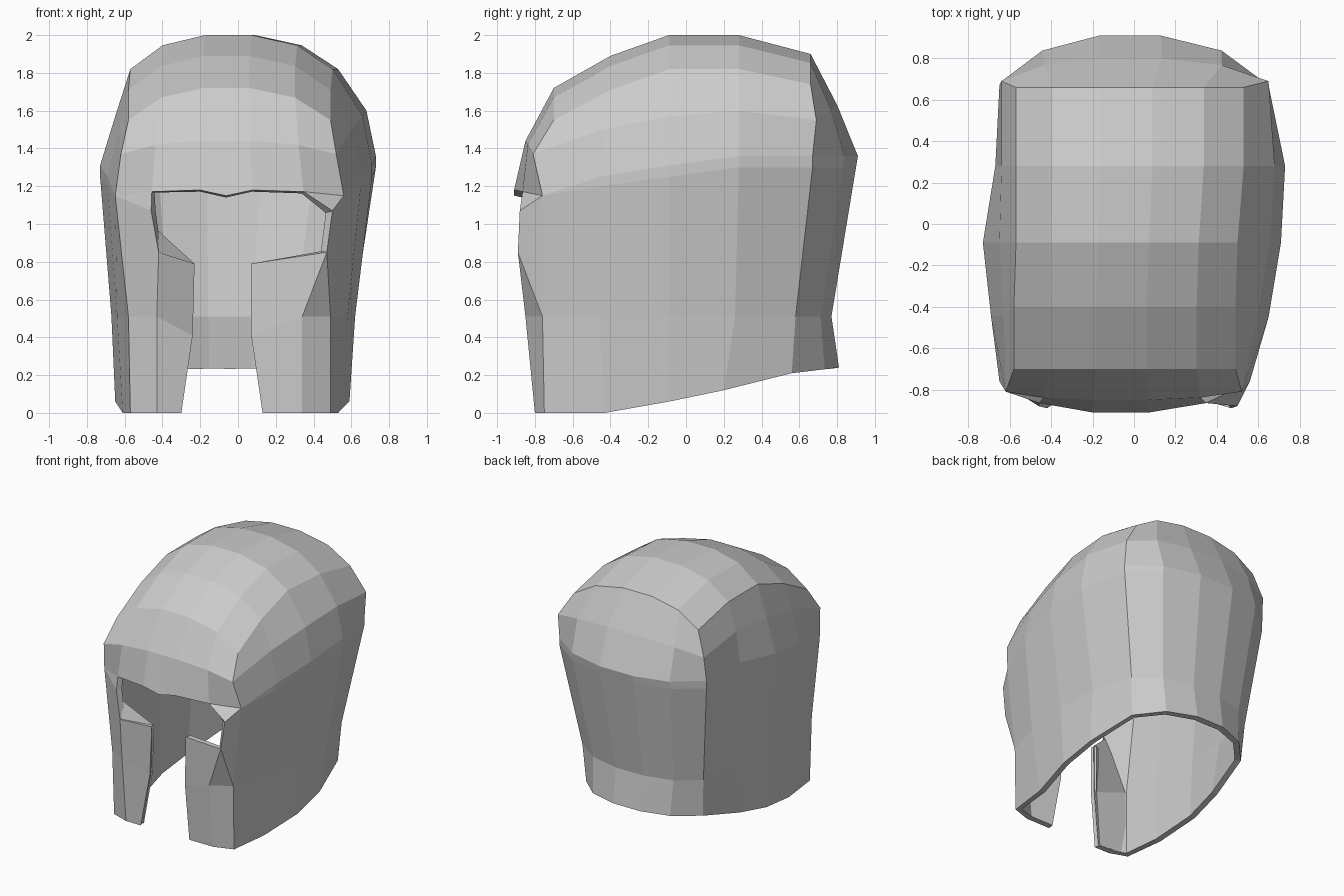
import bpy
import bmesh
from mathutils import Vector

cube = bpy.data.objects.get("Cube")
if cube:
    bpy.data.objects.remove(cube, do_unlink=True)

# Plain grey metal
grey = bpy.data.materials.new("plain_grey")
grey.use_nodes = True
colour = (.6, .6, .6, 1)
grey.diffuse_color = colour
for node in grey.node_tree.nodes:
    if node.type == "BSDF_PRINCIPLED":
        node.inputs["Base Color"].default_value = colour

# Shared spacing and bulge of the columns running across the helmet
ACROSS = (0, .16, .37, .485, .6, .825, 1)
BULGE = (0, .7, 1, 1, 1, .7, 0)


def span(start, end, mid_y, mid_z):
    """Arched row of points between two side points."""
    row = []
    for t, b in zip(ACROSS, BULGE):
        point = start.lerp(end, t)
        point.y += (mid_y - point.y) * b
        point.z += (mid_z - point.z) * b
        row.append(point)
    return row


def side(xs, ys, zs):
    """Points along one side wall, front to back."""
    return [Vector(p) for p in zip(xs, ys, zs)]


def add_face(bm, points):
    bm.faces.new([bm.verts.new(p) for p in points])


def add_patch(bm, rows):
    """Grid of quads through successive rows of points."""
    for upper, lower in zip(rows, rows[1:]):
        for i in range(len(upper) - 1):
            add_face(bm, (upper[i], upper[i + 1], lower[i + 1], lower[i]))


def finish(bm, name):
    """Weld the faces and turn them into a grey object."""
    bmesh.ops.remove_doubles(bm, verts=bm.verts[:], dist=.002)
    mesh = bpy.data.meshes.new(name)
    bm.to_mesh(mesh)
    bm.free()
    mesh.materials.append(grey)
    part = bpy.data.objects.new(name, mesh)
    bpy.context.scene.collection.objects.link(part)
    return part


def level(left_x, right_x, ys, zs):
    return side(left_x, ys, zs), side(right_x, ys, zs)


# Side wall levels from the crown edge down to the lower rim
crown = level((-.58, -.58, -.57, -.57, -.57), (.49, .49, .5, .53, .53),
              (-.7, -.4, -.09, .28, .66), (1.55, 1.71, 1.82, 1.82, 1.74))
temple = level((-.62, -.63, -.65, -.64, -.64), (.52, .6, .66, .68, .65),
               (-.81, -.44, -.09, .28, .69), (1.37, 1.5, 1.57, 1.6, 1.55))
widest_left = (-.65, -.69, -.73, -.67, -.65)
widest_right = (.56, .65, .71, .73, .65)
widest_y = (-.76, -.45, -.09, .28, .67)
widest = level(widest_left, widest_right, widest_y, (1.15, 1.25, 1.31, 1.36, 1.36))
ridge = level(widest_left, widest_right, widest_y, (1.15, 1.2, 1.25, 1.3, 1.3))
jaw = level((-.58, -.64, -.67, -.64, -.56), (.49, .58, .62, .61, .51),
            (-.76, -.46, -.09, .26, .58), (.51, .51, .51, .51, .51))
rim = level((-.57, -.61, -.65, -.62, -.54), (.49, .53, .59, .58, .49),
            (-.75, -.43, -.09, .2, .56), (0, 0, .06, .12, .21))
levels = (crown, temple, widest, ridge, jaw, rim)

bm = bmesh.new()

# Crown dome
crown_heights = (1.72, 1.89, 2, 2, 1.9)
dome = [span(a, b, a.y, z) for a, b, z in zip(*crown, crown_heights)]
add_patch(bm, dome)

# Brow, with a small notch in the middle
brow = span(widest[0][0], widest[1][0], -.91, 1.18)
brow[len(brow) // 2].z -= .03
forehead = span(temple[0][0], temple[1][0], -.85, 1.44)
add_patch(bm, (dome[0], forehead, brow))

# Back wall, following the same levels
back_middle = ((.8, 1.63), (.91, 1.36), (.9, 1.3), (.77, .51), (.81, .24))
back_rows = [dome[-1]]
for (left, right), (y, z) in zip(levels[1:], back_middle):
    back_rows.append(span(left[-1], right[-1], y, z))
add_patch(bm, back_rows)

# Left and right side walls
for index in range(2):
    add_patch(bm, [lev[index] for lev in levels])


# Cheek guards: folded at the front, with the inner part turned back inwards
def add_cheek(bm, index, brow_point, eye_x, top_x, fold_x, inner_x):
    corner, hinge, foot = (lev[index][0] for lev in (widest, jaw, rim))
    eye = Vector((eye_x, -.88, 1.07))
    top = Vector((top_x, -.89, .85))
    fold = Vector((fold_x, -.85, .51))
    fold_foot = Vector((fold_x, -.8, 0))
    inner_top, inner_mid, inner_foot = (
        Vector(p) for p in zip(inner_x, (-.76, -.77, -.8), (.79, .41, 0)))
    for points in (
        (corner, brow_point, eye),
        (corner, eye, top, hinge),
        (hinge, top, fold),
        (hinge, fold, fold_foot, foot),
        (top, inner_top, inner_mid, fold),
        (fold, inner_mid, inner_foot, fold_foot),
    ):
        add_face(bm, points)


add_cheek(bm, 0, brow[1], -.46, -.42, -.43, (-.23, -.24, -.3))
add_cheek(bm, 1, brow[-2], .5, .47, .34, (.07, .07, .13))

# Shell with wall thickness grown inwards
bmesh.ops.remove_doubles(bm, verts=bm.verts[:], dist=.002)
bmesh.ops.recalc_face_normals(bm, faces=bm.faces[:])
helmet = finish(bm, "helmet_shell")
thickness = helmet.modifiers.new("wall_thickness", "SOLIDIFY")
thickness.thickness = .045
thickness.offset = -1

# Lining that fills the hollow behind one cheek guard, with a sloped cap
bm = bmesh.new()
wall = side((-.44, -.53, -.53), (-.84, -.73, -.73), (.98, .51, 0))
edge = side((-.23, -.24, -.3), (-.73, -.735, -.76), (.79, .41, 0))
for i in range(2):
    add_face(bm, (edge[i + 1], wall[i + 1], wall[i], edge[i]))
add_face(bm, ((-.42, -.885, .85), edge[0], wall[0]))
finish(bm, "cheek_lining")
